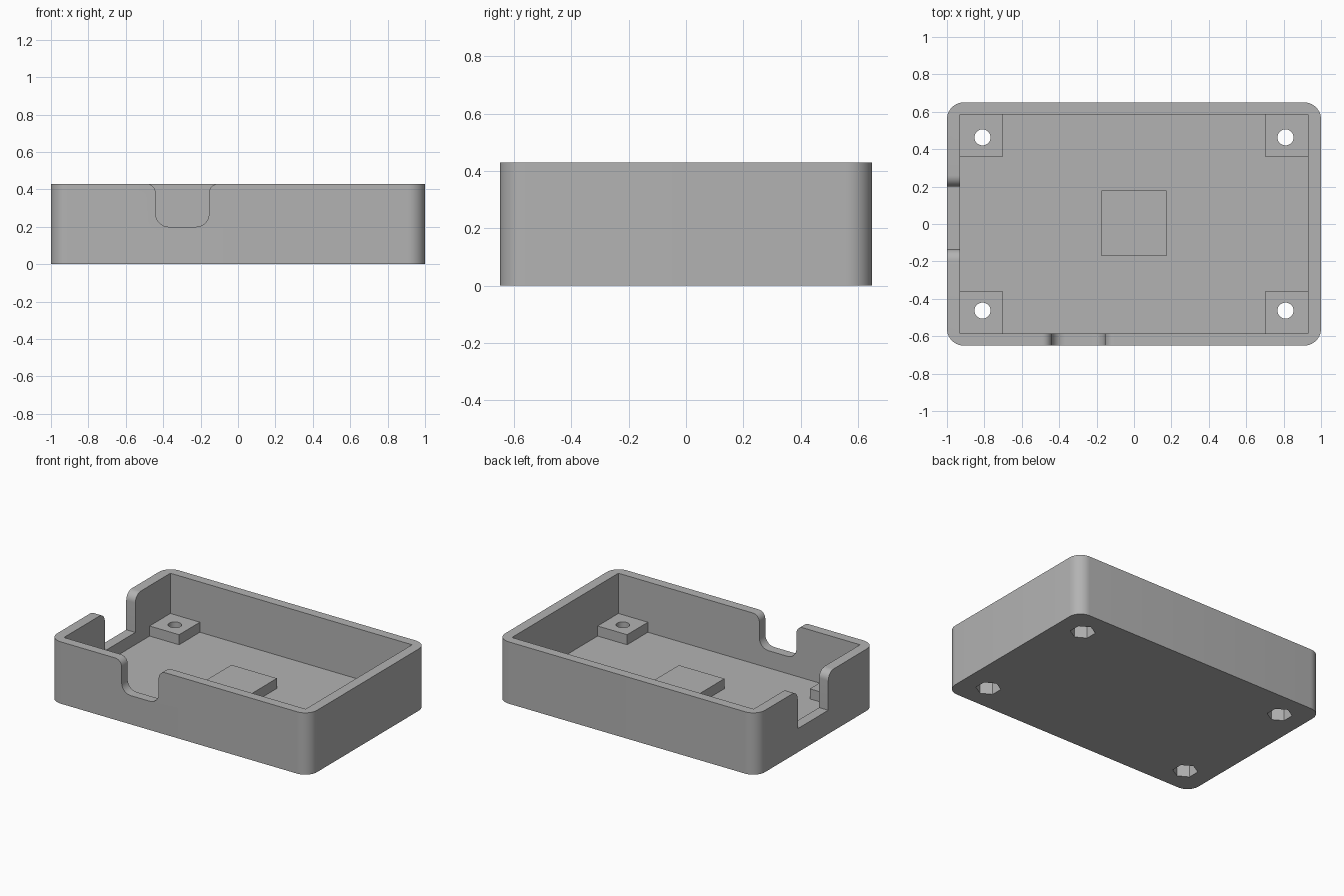
import bpy, bmesh
from math import sin, cos, pi, radians
from mathutils import Vector

if "Cube" in bpy.data.objects:
    bpy.data.objects.remove(bpy.data.objects["Cube"])

# Overall sizes
W, D, H = 1.0, 0.65, 0.43
IN_X, IN_Y, FLOOR, PAD = 0.93, 0.585, 0.08, 0.15
HOLE_X, HOLE_Y = 0.81, 0.463

grey = bpy.data.materials.new("plain grey")
grey.use_nodes = True
colour = (0.45, 0.45, 0.45, 1)
grey.diffuse_color = colour
grey.node_tree.nodes["Principled BSDF"].inputs["Base Color"].default_value = colour


def arc(cx, cy, r, start, end, steps=10):
    angles = [radians(start + (end - start) * i / steps) for i in range(steps + 1)]
    return [(cx + r * cos(a), cy + r * sin(a)) for a in angles]


def prism(name, outline, low, high, axis="z"):
    """Extrude a 2D outline along the given axis."""
    place = {"x": lambda u, v, w: (w, u, v),
             "y": lambda u, v, w: (u, w, v),
             "z": lambda u, v, w: (u, v, w)}[axis]
    bm = bmesh.new()
    face = bm.faces.new([bm.verts.new(place(u, v, low)) for u, v in outline])
    ext = bmesh.ops.extrude_face_region(bm, geom=[face])
    moved = [g for g in ext["geom"] if isinstance(g, bmesh.types.BMVert)]
    bmesh.ops.translate(bm, verts=moved, vec=Vector(place(0, 0, high - low)))
    bmesh.ops.recalc_face_normals(bm, faces=bm.faces)
    mesh = bpy.data.meshes.new(name)
    bm.to_mesh(mesh)
    bm.free()
    mesh.materials.append(grey)
    obj = bpy.data.objects.new(name, mesh)
    bpy.context.collection.objects.link(obj)
    return obj


def rect(x0, x1, y0, y1):
    return [(x0, y0), (x1, y0), (x1, y1), (x0, y1)]


def combine(target, tool, operation):
    """Apply a boolean and discard the tool object."""
    mod = target.modifiers.new("combine", "BOOLEAN")
    mod.operation, mod.solver, mod.object = operation, "EXACT", tool
    bpy.context.view_layer.objects.active = target
    bpy.ops.object.modifier_apply(modifier=mod.name)
    bpy.data.objects.remove(tool)


def notch(left, right, bottom, flare, fillet):
    """Cable opening: flared at the rim, optionally rounded at the bottom."""
    foot_l = arc(left + fillet, bottom + fillet, fillet, 180, 270) if fillet else [(left, bottom)]
    foot_r = arc(right - fillet, bottom + fillet, fillet, 270, 360) if fillet else [(right, bottom)]
    top = H + 0.1
    return ([(left - flare, top)] + arc(left - flare, H - flare, flare, 90, 0)
            + foot_l + foot_r
            + arc(right + flare, H - flare, flare, 180, 90) + [(right + flare, top)])


# Case shell with rounded upright corners and a square-cornered cavity
r = 0.09
shell = (arc(W - r, D - r, r, 0, 90) + arc(r - W, D - r, r, 90, 180)
         + arc(r - W, r - D, r, 180, 270) + arc(W - r, r - D, r, 270, 360))
case = prism("open_case", shell, 0, H)
combine(case, prism("cavity", rect(-IN_X, IN_X, -IN_Y, IN_Y), FLOOR, H + 0.1), "DIFFERENCE")

# Centre pad on the floor
combine(case, prism("centre_pad", rect(-0.175, 0.175, -0.172, 0.178), FLOOR - 0.03, PAD), "UNION")

# Corner mounts, screw holes and hexagonal nut pockets
corners = [(sx, sy) for sx in (-1, 1) for sy in (-1, 1)]
for sx, sy in corners:
    xs = sorted((sx * 0.703, sx * (IN_X + 0.02)))
    ys = sorted((sy * 0.357, sy * (IN_Y + 0.02)))
    combine(case, prism("corner_mount", rect(*xs, *ys), FLOOR - 0.03, PAD), "UNION")
for sx, sy in corners:
    x, y = sx * HOLE_X, sy * HOLE_Y
    combine(case, prism("screw_hole", arc(x, y, 0.043, 0, 360, 32)[:-1], -0.1, 0.3), "DIFFERENCE")
    combine(case, prism("nut_pocket", arc(x, y, 0.08, 30, 390, 6)[:-1], -0.1, 0.09), "DIFFERENCE")

# Cable openings in the front wall and the right wall
combine(case, prism("front_notch", notch(-0.44, -0.155, 0.2, 0.05, 0.07),
                    -D - 0.1, -IN_Y + 0.03, "y"), "DIFFERENCE")
combine(case, prism("side_notch", notch(-0.135, 0.2, 0.165, 0.06, 0),
                    -W - 0.1, -IN_X + 0.03, "x"), "DIFFERENCE")

# Smooth the rounded corners, keep the edges sharp
bpy.ops.object.select_all(action="DESELECT")
case.select_set(True)
bpy.context.view_layer.objects.active = case
bpy.ops.object.shade_smooth_by_angle(angle=radians(30))
